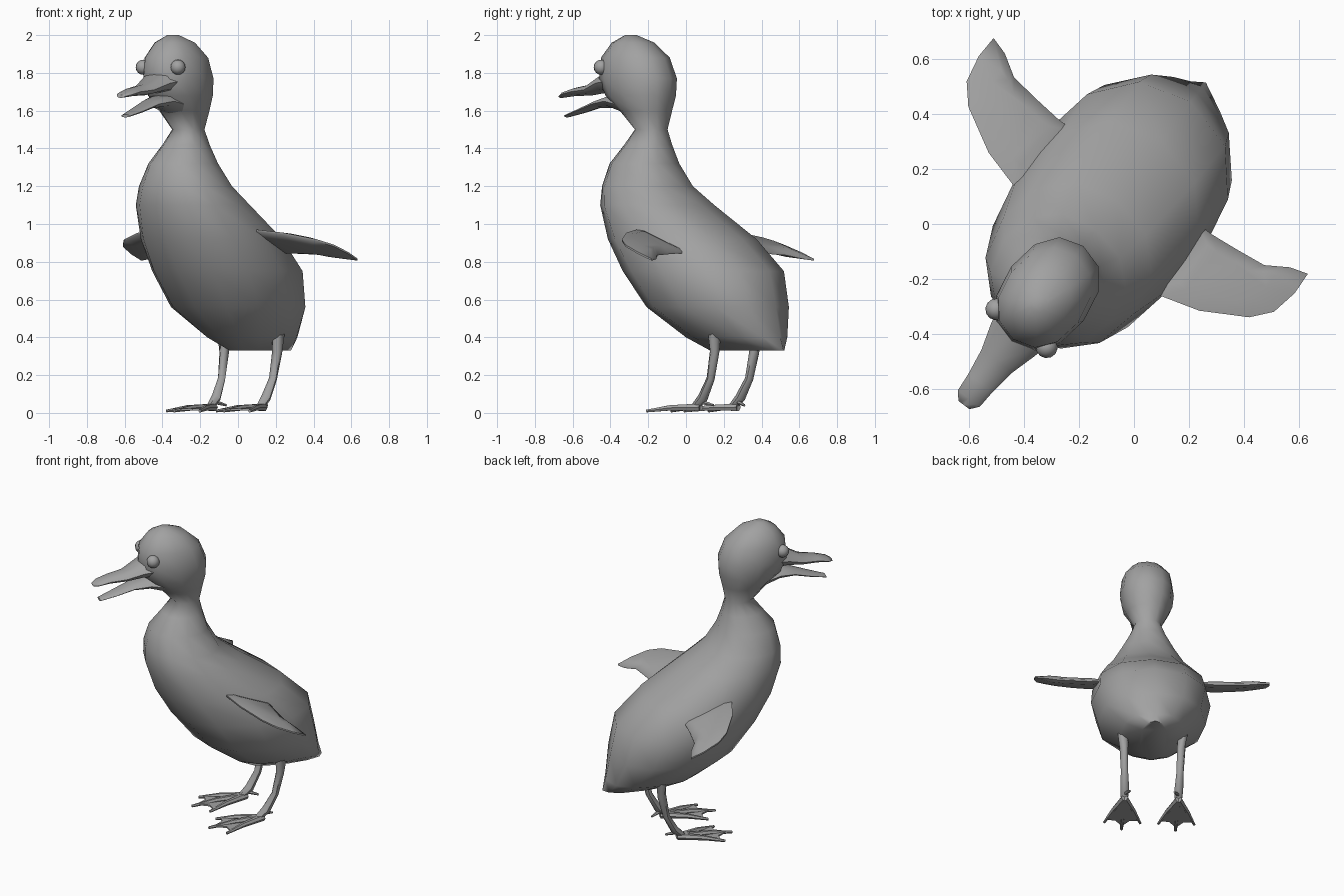
import bpy, bmesh, math
from mathutils import Matrix, Vector

cube = bpy.data.objects.get("Cube")
if cube:
    bpy.data.objects.remove(cube)

grey = bpy.data.materials.new("soft grey")
grey.use_nodes = True
grey.diffuse_color = (0.36, 0.36, 0.36, 1)
grey.node_tree.nodes["Principled BSDF"].inputs["Base Color"].default_value = (0.36, 0.36, 0.36, 1)

# The bird is modelled facing -y, then turned as a whole
PLACE = Matrix.Translation((-0.08, 0.06, 0)) @ Matrix.Rotation(math.radians(-36.87), 4, "Z")


def finish(name, bm, angle=60):
    bmesh.ops.recalc_face_normals(bm, faces=bm.faces[:])
    bm.transform(PLACE)
    mesh = bpy.data.meshes.new(name)
    bm.to_mesh(mesh)
    bm.free()
    mesh.materials.append(grey)
    obj = bpy.data.objects.new(name, mesh)
    bpy.context.collection.objects.link(obj)
    bpy.ops.object.select_all(action="DESELECT")
    obj.select_set(True)
    bpy.context.view_layer.objects.active = obj
    bpy.ops.object.shade_smooth_by_angle(angle=math.radians(angle))
    return obj


def loft(bm, rings):
    """Skin a list of equal point rings and cap both ends."""
    loops = [[bm.verts.new(p) for p in ring] for ring in rings]
    n = len(loops[0])
    for a, b in zip(loops, loops[1:]):
        for i in range(n):
            j = (i + 1) % n
            bm.faces.new((a[i], a[j], b[j], b[i]))
    bm.faces.new(loops[0])
    bm.faces.new(loops[-1])


def ellipse(n, power=0.9):
    for i in range(n):
        t = math.tau * i / n
        c, s = math.cos(t), math.sin(t)
        yield (math.copysign(abs(c) ** power, c) if abs(c) > 1e-6 else 0,
               math.copysign(abs(s) ** power, s) if abs(s) > 1e-6 else 0)


def tube(bm, path, sides=6):
    """Tapered limb; path holds (point, radius)."""
    rings = []
    for k, (p, r) in enumerate(path):
        ahead = path[min(k + 1, len(path) - 1)][0]
        behind = path[max(k - 1, 0)][0]
        turn = (Vector(ahead) - Vector(behind)).to_track_quat("Z", "Y")
        rings.append([Vector(p) + turn @ Vector((r * u, r * v, 0)) for u, v in ellipse(sides, 1)])
    loft(bm, rings)


# Body, neck and head: (height, front reach, back reach, half width)
slices = [
    (0.33, -0.09, -0.57, 0.085), (0.40, 0.03, -0.55, 0.20), (0.56, 0.25, -0.52, 0.33),
    (0.75, 0.40, -0.48, 0.365), (0.92, 0.50, -0.30, 0.35), (1.10, 0.56, -0.03, 0.295),
    (1.20, 0.56, 0.10, 0.245), (1.32, 0.53, 0.17, 0.18), (1.42, 0.45, 0.20, 0.12),
    (1.50, 0.39, 0.22, 0.083), (1.60, 0.48, 0.20, 0.125), (1.68, 0.57, 0.18, 0.155),
    (1.77, 0.61, 0.175, 0.165), (1.88, 0.60, 0.22, 0.152), (1.96, 0.54, 0.31, 0.10),
    (2.00, 0.47, 0.41, 0.03)]
bm = bmesh.new()
loft(bm, [[(w * u, -(f + b) / 2 - (f - b) / 2 * v, z) for u, v in ellipse(12)]
          for z, f, b, w in slices])
finish("body_and_head", bm, 80)

# Open beak: (forward reach, height, half width, half thickness)
upper = [(0.50, 1.76, 0.12, 0.07), (0.60, 1.745, 0.10, 0.05), (0.70, 1.71, 0.07, 0.03),
         (0.80, 1.70, 0.055, 0.022), (0.87, 1.685, 0.05, 0.015), (0.90, 1.675, 0.025, 0.008)]
lower = [(0.45, 1.63, 0.10, 0.05), (0.55, 1.65, 0.09, 0.035), (0.65, 1.635, 0.065, 0.02),
         (0.76, 1.60, 0.05, 0.014), (0.86, 1.572, 0.03, 0.008)]
for name, profile in (("upper_beak", upper), ("lower_beak", lower)):
    bm = bmesh.new()
    loft(bm, [[(w * u, -s, z + h * v) for u, v in ellipse(8, 1)] for s, z, w, h in profile])
    finish(name, bm)

# Wing plan: (distance out, forward reach)
wing_plan = [(0.28, 0.15), (0.34, 0.15), (0.48, 0.11), (0.64, 0.02), (0.70, -0.05), (0.72, -0.15),
             (0.716, -0.235), (0.65, -0.215), (0.57, -0.165), (0.45, -0.15), (0.35, -0.14), (0.28, -0.14)]

for side, label in ((1, "left"), (-1, "right")):
    # Eye
    bm = bmesh.new()
    bmesh.ops.create_uvsphere(bm, u_segments=12, v_segments=8, radius=0.04,
                              matrix=Matrix.Translation((side * 0.115, -0.55, 1.83)))
    finish(label + "_eye", bm)

    # Wing: pitched, with rounded upper and lower skins
    bm = bmesh.new()
    cx, cs = 0.48, -0.04
    rings = []
    for scale, lift in ((0.6, -0.02), (1, -0.005), (1, 0.005), (0.6, 0.025)):
        ring = []
        for x, s in wing_plan:
            px, ps = cx + (x - cx) * scale, cs + (s - cs) * scale
            ring.append((side * px, -ps, 0.905 + 0.4 * ps + lift))
        rings.append(ring)
    loft(bm, rings)
    finish(label + "_wing", bm)

    # Leg, bending forward below the ankle
    bm = bmesh.new()
    tube(bm, [((side * 0.18, 0.25, 0.42), 0.035), ((side * 0.175, 0.245, 0.32), 0.027),
              ((side * 0.17, 0.215, 0.18), 0.022), ((side * 0.165, 0.16, 0.08), 0.027),
              ((side * 0.165, 0.10, 0.025), 0.02)])
    finish(label + "_leg", bm)

    # Foot: three long toes, a hind toe and the web between them
    bm = bmesh.new()
    heel = Vector((side * 0.165, 0.14, 0.03))
    tips = []
    for spread, reach in ((-0.11, 0.13), (0, 0.21), (0.11, 0.13)):
        tip = Vector((side * (0.165 + spread), -reach, 0.01))
        knuckle = heel.lerp(tip, 0.55) + Vector((0, 0, 0.008))
        tube(bm, [(heel, 0.022), (knuckle, 0.016), (tip, 0.008)])
        tips.append(tip)
    tube(bm, [(heel + Vector((0, 0, 0.03)), 0.014), (heel + Vector((-side * 0.03, 0.07, 0.01)), 0.006)])
    outline = [heel, heel.lerp(tips[0], 0.9), heel.lerp((tips[0] + tips[1]) / 2, 0.8),
               heel.lerp(tips[1], 0.9), heel.lerp((tips[1] + tips[2]) / 2, 0.8),
               heel.lerp(tips[2], 0.9)]
    loft(bm, [[(p.x, p.y, z) for p in outline] for z in (0.012, 0.022)])
    finish(label + "_foot", bm, 40)
